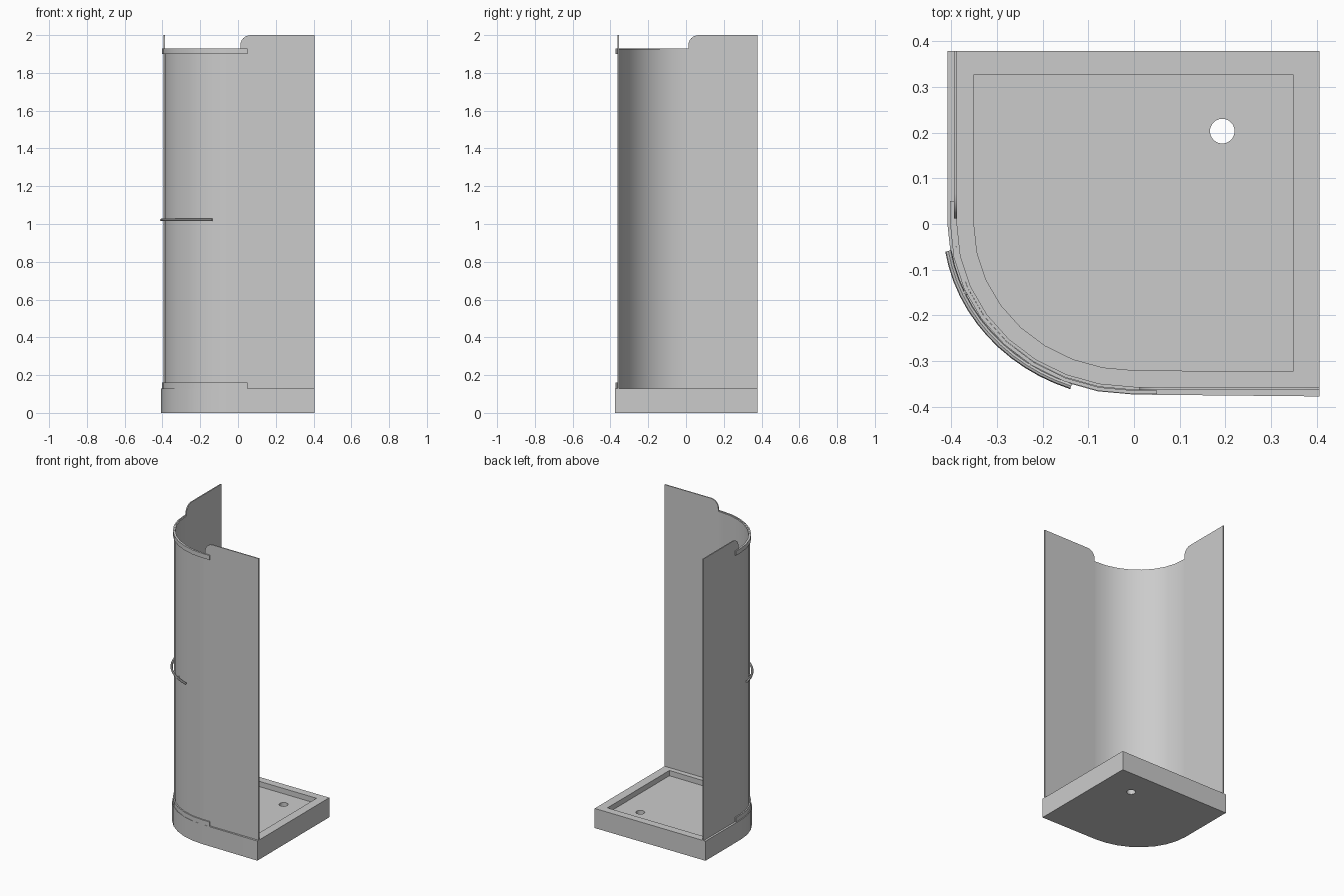
import bpy, bmesh, math
from mathutils import Vector

cube = bpy.data.objects.get("Cube")
if cube:
    bpy.data.objects.remove(cube, do_unlink=True)

GREY = (0.6, 0.6, 0.6, 1.0)
mat = bpy.data.materials.new("plain grey")
mat.use_nodes = True
mat.diffuse_color = GREY
mat.node_tree.nodes["Principled BSDF"].inputs["Base Color"].default_value = GREY

TRAY_TOP = 0.13
RIGHT, FRONT_END, BACK = 0.406, -0.377, 0.378


def select_only(obj):
    bpy.ops.object.select_all(action='DESELECT')
    obj.select_set(True)
    bpy.context.view_layer.objects.active = obj


def finish(name, bm, smooth=True):
    bmesh.ops.recalc_face_normals(bm, faces=bm.faces[:])
    mesh = bpy.data.meshes.new(name)
    bm.to_mesh(mesh)
    bm.free()
    obj = bpy.data.objects.new(name, mesh)
    bpy.context.collection.objects.link(obj)
    mesh.materials.append(mat)
    if smooth:
        select_only(obj)
        bpy.ops.object.shade_smooth_by_angle(angle=math.radians(30))
    return obj


def extrude(name, pts, vec, smooth=True):
    """Closed outline of 3D points extruded along a vector."""
    bm = bmesh.new()
    face = bm.faces.new([bm.verts.new(p) for p in pts])
    res = bmesh.ops.extrude_face_region(bm, geom=[face])
    moved = [g for g in res["geom"] if isinstance(g, bmesh.types.BMVert)]
    bmesh.ops.translate(bm, verts=moved, vec=Vector(vec))
    return finish(name, bm, smooth)


def arc(rx, ry, a0=0, a1=90, n=8):
    """Rounded corner, swept from the right side (0) to the front (90)."""
    angles = [math.radians(a0 + (a1 - a0) * i / n) for i in range(n + 1)]
    return [(-rx * math.cos(a), -ry * math.sin(a)) for a in angles]


def curved_wall(name, rx, ry, thick, z0, z1, tail):
    """Curved upright band with straight tails at both ends."""
    bm = bmesh.new()
    rings = []
    paths = [[(-r, tail)] + arc(r, s) + [(tail, -s)]
             for r, s in ((rx, ry), (rx - thick, ry - thick))]
    for (ox, oy), (ix, iy) in zip(*paths):
        rings.append([bm.verts.new(p) for p in
                      ((ox, oy, z0), (ox, oy, z1), (ix, iy, z1), (ix, iy, z0))])
    for a, b in zip(rings, rings[1:]):
        for k in range(4):
            m = (k + 1) % 4
            bm.faces.new((a[k], b[k], b[m], a[m]))
    bm.faces.new(rings[0])
    bm.faces.new(rings[-1])
    return finish(name, bm)


def cut(obj, cutter):
    cutter.hide_render = True
    mod = obj.modifiers.new("cut", 'BOOLEAN')
    mod.operation = 'DIFFERENCE'
    mod.solver = 'EXACT'
    mod.object = cutter
    select_only(obj)
    bpy.ops.object.modifier_apply(modifier=mod.name)
    bpy.data.objects.remove(cutter, do_unlink=True)


# Shower tray with a shallow basin and a drain hole
outline = arc(0.408, 0.373) + [(RIGHT, FRONT_END), (RIGHT, BACK), (-0.408, BACK)]
tray = extrude("shower_tray", [(x, y, 0) for x, y in outline], (0, 0, TRAY_TOP), False)

basin = arc(0.35, 0.32) + [(0.348, -0.323), (0.348, 0.327), (-0.35, 0.327)]
cut(tray, extrude("basin_cutter", [(x, y, 0.095) for x, y in basin], (0, 0, 0.1), False))

drain = [(0.193 + 0.027 * math.cos(t), 0.203 + 0.027 * math.sin(t), -0.05)
         for t in (math.tau * i / 24 for i in range(24))]
cut(tray, extrude("drain_cutter", drain, (0, 0, 0.3), False))
select_only(tray)
bpy.ops.object.shade_smooth_by_angle(angle=math.radians(30))

# Fixed glass panels, rounded at the top inner corner
def panel_profile(end):
    start, r = 0.012, 0.055
    corner = [(start + r - r * math.cos(a), 2.0 - r + r * math.sin(a))
              for a in (math.radians(15 * i) for i in range(7))]
    return [(start, TRAY_TOP)] + corner + [(end, 2.0), (end, TRAY_TOP)]


extrude("front_panel", [(u, -0.363, z) for u, z in panel_profile(RIGHT)], (0, 0.007, 0))
extrude("right_panel", [(-0.394, u, z) for u, z in panel_profile(BACK)], (0.007, 0, 0))

# Curved sliding doors and their rails
curved_wall("curved_door", 0.394, 0.363, 0.007, TRAY_TOP, 1.927, 0.012)
for name, z0, z1 in (("top_rail", 1.899, 1.929), ("bottom_rail", TRAY_TOP, 0.16)):
    curved_wall(name, 0.402, 0.372, 0.008, z0, z1, 0.05)


# Curved grab handle and its two posts
def tube(name, pts, radius):
    curve = bpy.data.curves.new(name, 'CURVE')
    curve.dimensions = '3D'
    curve.bevel_depth = radius
    curve.bevel_resolution = 2
    curve.use_fill_caps = True
    spline = curve.splines.new('POLY')
    spline.points.add(len(pts) - 1)
    for p, co in zip(spline.points, pts):
        p.co = (*co, 1)
    obj = bpy.data.objects.new(name, curve)
    bpy.context.collection.objects.link(obj)
    curve.materials.append(mat)
    select_only(obj)
    bpy.ops.object.convert(target='MESH')
    bpy.ops.object.shade_smooth_by_angle(angle=math.radians(40))


HANDLE_Z = 1.022
tube("handle_bar", [(x, y, HANDLE_Z) for x, y in arc(0.411, 0.376, 9, 70.5, 12)], 0.007)
for side, a in (("right", 24), ("left", 56)):
    ends = [arc(r, s, a, a, 1)[0] for r, s in ((0.388, 0.357), (0.411, 0.376))]
    tube(f"{side}_handle_post", [(x, y, HANDLE_Z) for x, y in ends], 0.006)
